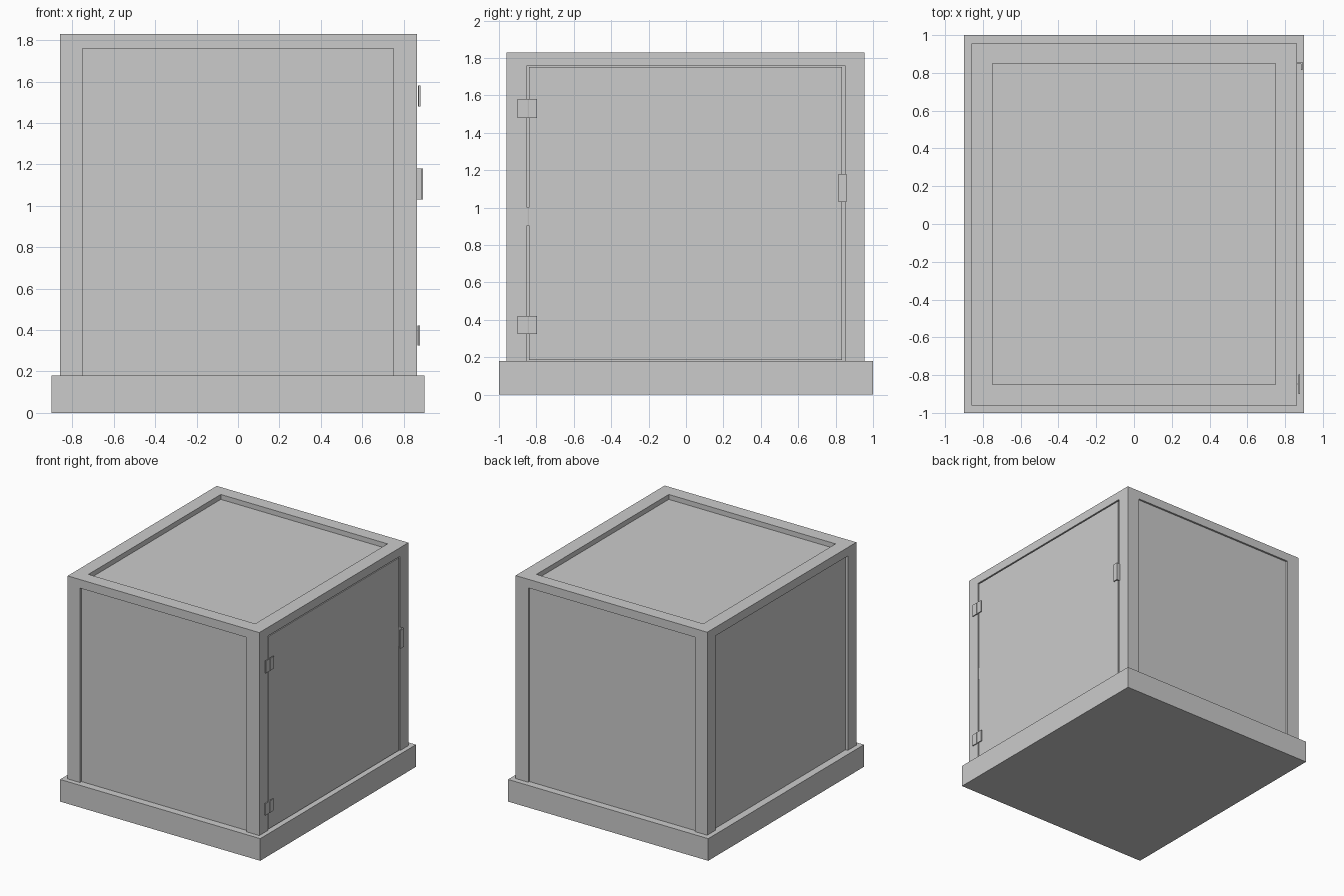
import bpy, bmesh, math
from mathutils import Matrix, Vector

if "Cube" in bpy.data.objects:
    bpy.data.objects.remove(bpy.data.objects["Cube"])


def boxes(name, spans):
    """One object made from boxes given as (x0, x1, y0, y1, z0, z1)."""
    bm = bmesh.new()
    for x0, x1, y0, y1, z0, z1 in spans:
        m = Matrix.Translation(((x0 + x1) / 2, (y0 + y1) / 2, (z0 + z1) / 2))
        m = m @ Matrix.Diagonal((x1 - x0, y1 - y0, z1 - z0, 1))
        bmesh.ops.create_cube(bm, size=1, matrix=m)
    me = bpy.data.meshes.new(name)
    bm.to_mesh(me)
    bm.free()
    ob = bpy.data.objects.new(name, me)
    bpy.context.collection.objects.link(ob)
    return ob


X0, X1, Y0, Y1 = -0.86, 0.864, -0.96, 0.955
TOP, BASE, RAIL = 1.83, 0.18, 1.76

# plinth
boxes("plinth", [(-0.9, 0.9, -1, 1, 0, BASE)])

# cabinet body, with a recessed panel on each side and on top
body = boxes("cabinet_frame", [(X0, X1, Y0, Y1, BASE - 0.01, TOP)])
recesses = [
    ("front", (-0.75, 0.75, -1.1, Y0 + 0.02, 0.1, RAIL)),
    ("back", (-0.75, 0.75, Y1 - 0.015, 1.1, 0.1, RAIL)),
    ("left", (-1.1, X0 + 0.02, -0.85, 0.85, 0.1, RAIL)),
    ("door", (X1 - 0.04, 1.1, -0.85, 0.85, 0.1, RAIL)),
    ("top", (-0.75, 0.75, -0.85, 0.85, TOP - 0.04, 2.0)),
]
bpy.context.view_layer.objects.active = body
for side, span in recesses:
    cutter = boxes(side + "_recess_cutter", [span])
    cutter.hide_render = True
    mod = body.modifiers.new(side + "_recess", 'BOOLEAN')
    mod.operation = 'DIFFERENCE'
    mod.solver = 'EXACT'
    mod.object = cutter
    bpy.ops.object.modifier_apply(modifier=mod.name)
    bpy.data.objects.remove(cutter)

# door slab, leaving a narrow gap to the frame
boxes("door", [(X1 - 0.045, X1 - 0.002, -0.84, 0.835, BASE + 0.006, RAIL - 0.009)])


# hinges: two thin leaves and a slim pin; the middle one is sunk in the gap
def hinge(name, x, z, half):
    boxes(name + "_leaves", [(x - 0.004, x + 0.004, -0.9, -0.85, z - half, z + half),
                             (x - 0.004, x + 0.004, -0.842, -0.797, z - half, z + half)])
    bpy.ops.mesh.primitive_cylinder_add(vertices=12, radius=0.005, depth=2 * half,
                                        location=(x - 0.003, -0.846, z))
    pin = bpy.context.object
    pin.name = name + "_pin"
    bpy.ops.object.shade_smooth_by_angle(angle=math.radians(40))


hinge("lower_hinge", 0.874, 0.373, 0.048)
hinge("middle_hinge", 0.858, 0.953, 0.048)
hinge("upper_hinge", 0.876, 1.53, 0.05)

# L-shaped door handle
boxes("door_handle", [(X1 - 0.02, 0.884, 0.848, 0.858, 1.03, 1.18),
                      (0.884, 0.893, 0.815, 0.858, 1.03, 1.18)])
